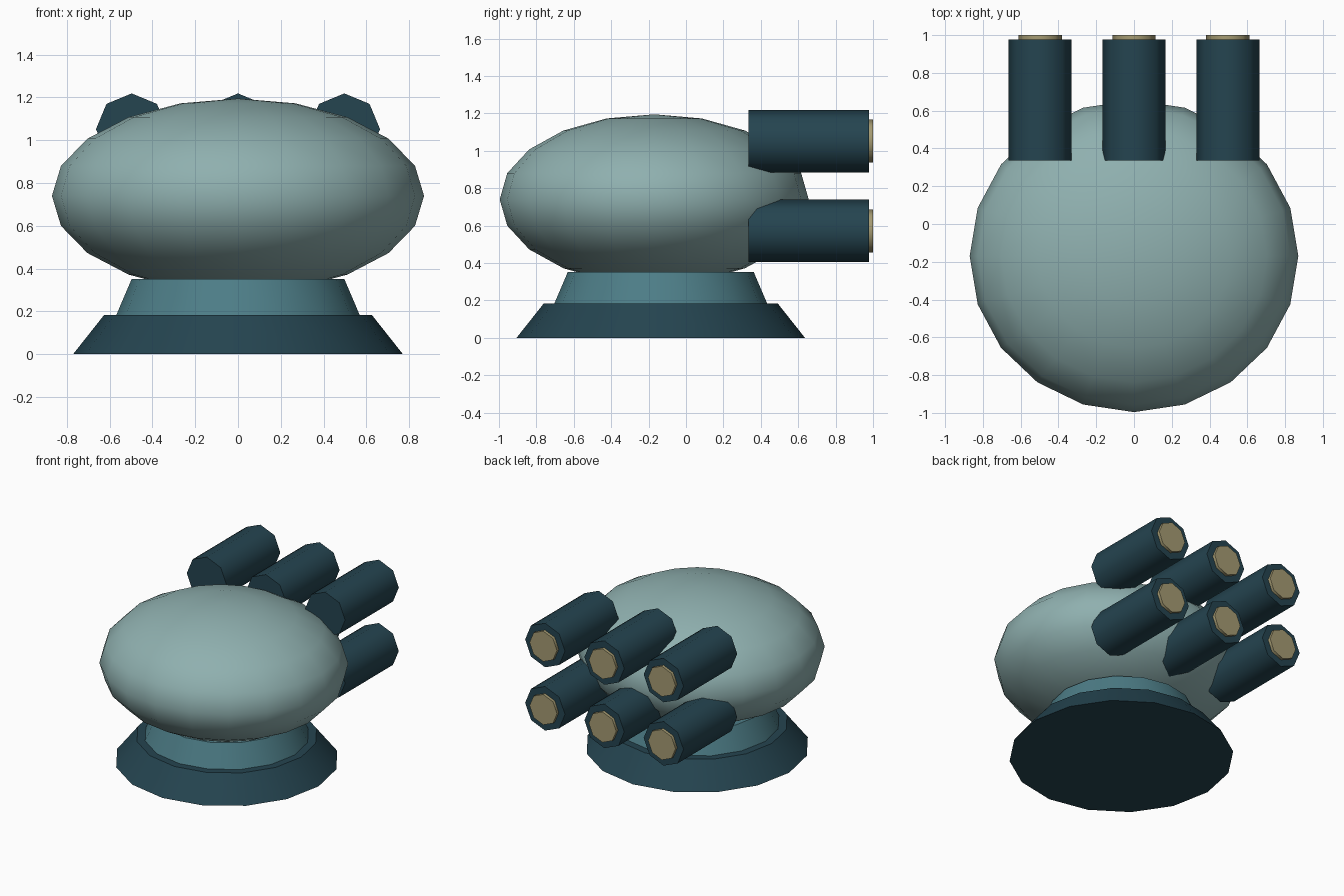
import bpy
from math import radians

if "Cube" in bpy.data.objects:
    bpy.data.objects.remove(bpy.data.objects["Cube"])


def material(name, rgb):
    m = bpy.data.materials.new(name)
    m.diffuse_color = (*rgb, 1)
    m.use_nodes = True
    m.node_tree.nodes["Principled BSDF"].inputs["Base Color"].default_value = m.diffuse_color
    return m


DARK = material("dark_teal", (0.018, 0.058, 0.08))
MID = material("mid_teal", (0.074, 0.205, 0.242))
PALE = material("pale_teal", (0.275, 0.434, 0.429))
TAN = material("tan", (0.376, 0.328, 0.17))


def finish(name, mat):
    ob = bpy.context.object
    ob.name = name
    ob.data.materials.append(mat)
    bpy.ops.object.transform_apply(location=False, rotation=True, scale=True)
    bpy.ops.object.shade_smooth_by_angle(angle=radians(47))
    return ob


def frustum(name, mat, y, z0, z1, r0, r1, sides=16):
    bpy.ops.mesh.primitive_cone_add(vertices=sides, radius1=r0, radius2=r1,
                                    depth=z1 - z0, location=(0, y, (z0 + z1) / 2))
    finish(name, mat)


def tube(name, mat, x, z, y0, y1, r):
    # octagonal cylinder lying along y, with a corner pointing up
    bpy.ops.mesh.primitive_cylinder_add(vertices=8, radius=r, depth=y1 - y0,
                                        location=(x, (y0 + y1) / 2, z),
                                        rotation=(radians(90), 0, 0))
    finish(name, mat)


# stepped pedestal
frustum("base", DARK, -0.135, 0.0, 0.183, 0.771, 0.626)
frustum("neck", MID, -0.135, 0.183, 0.352, 0.569, 0.497)

# flattened round body
bpy.ops.mesh.primitive_uv_sphere_add(segments=20, ring_count=10, radius=1,
                                     location=(0, -0.17, 0.74))
bpy.context.object.scale = (0.87, 0.826, 0.455)
finish("body", PALE)

# two rows of three launch tubes with tan end caps
for row, z in (("lower", 0.572), ("upper", 1.052)):
    for side, x in (("left", -0.497), ("middle", 0), ("right", 0.497)):
        tube(f"{row}_{side}_tube", DARK, x, z, 0.335, 0.978, 0.167)
        tube(f"{row}_{side}_cap", TAN, x, z, 0.96, 1.0, 0.115)
